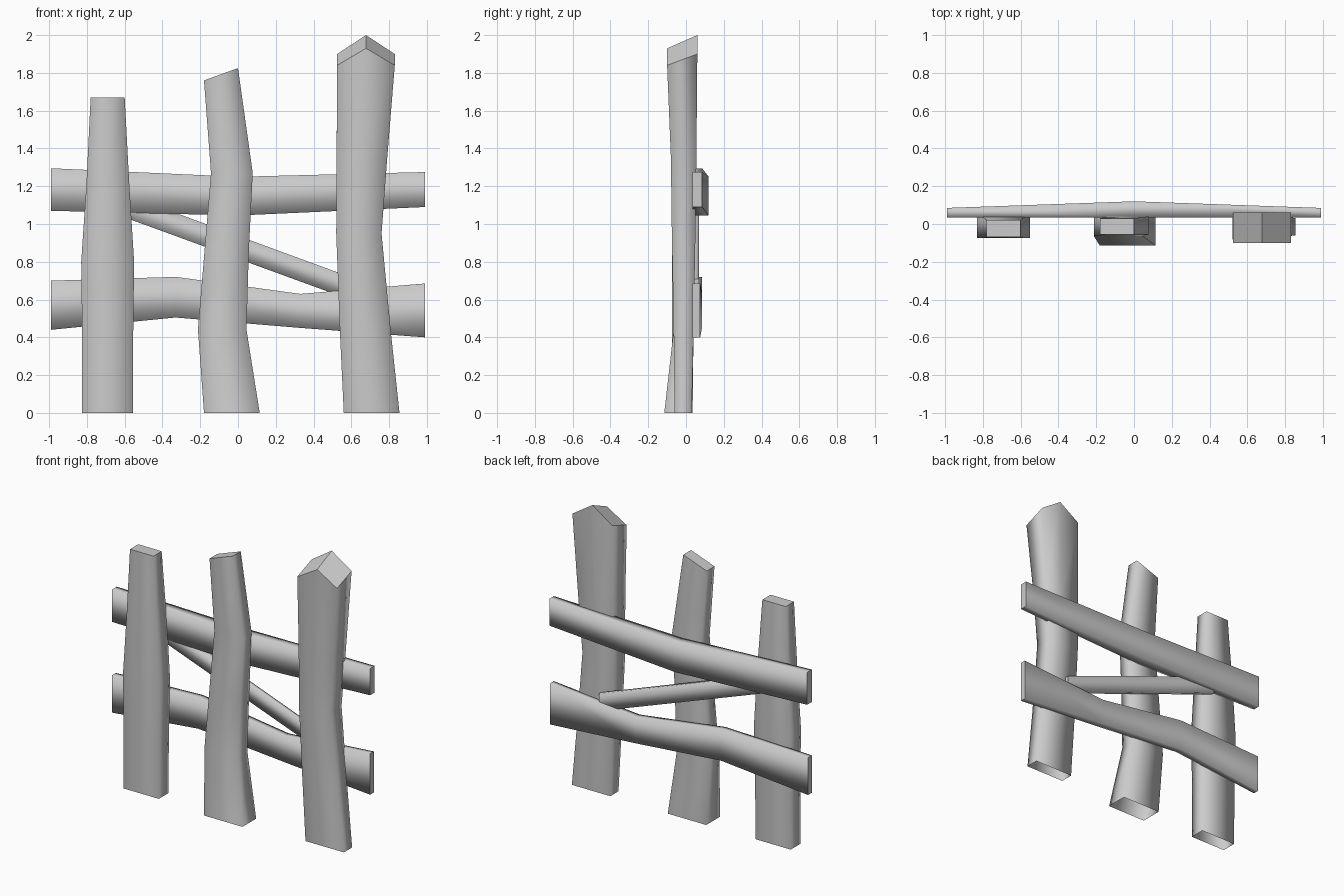
import bpy
import bmesh

if "Cube" in bpy.data.objects:
    bpy.data.objects.remove(bpy.data.objects["Cube"])


def loft(name, rings, start_caps, end_caps):
    """Skin a list of point rings; caps are index lists into the first / last ring."""
    bm = bmesh.new()
    loops = [[bm.verts.new(p) for p in ring] for ring in rings]
    n = len(loops[0])
    for a, b in zip(loops, loops[1:]):
        for i in range(n):
            j = (i + 1) % n
            f = bm.faces.new((a[i], a[j], b[j], b[i]))
            f.smooth = True
    for loop, caps in ((loops[0], start_caps), (loops[-1], end_caps)):
        for cap in caps:
            f = bm.faces.new([loop[i] for i in cap])
            for e in f.edges:
                e.smooth = False
    bmesh.ops.recalc_face_normals(bm, faces=bm.faces[:])
    mesh = bpy.data.meshes.new(name)
    bm.to_mesh(mesh)
    bm.free()
    obj = bpy.data.objects.new(name, mesh)
    bpy.context.collection.objects.link(obj)
    return obj


def post(name, sections, top):
    """sections: (z, left, right, front, back); top: extra z of front l/m/r, back r/m/l."""
    rings = []
    for k, (z, l, r, f, b) in enumerate(sections):
        m = (l + r) / 2
        dz = top if k == len(sections) - 1 else (0,) * 6
        xy = [(l, f), (m, f), (r, f), (r, b), (m, b), (l, b)]
        rings.append([(x, y, z + d) for (x, y), d in zip(xy, dz)])
    # Open underneath, closed on top
    return loft(name, rings, [], [(0, 1, 4, 5), (1, 2, 3, 4)])


def rail(name, sections):
    """sections: (x, bottom, top, front, back)."""
    rings = [[(x, f, lo), (x, b, lo), (x, b, hi), (x, f, hi)]
             for x, lo, hi, f, b in sections]
    return loft(name, rings, [(0, 1, 2, 3)], [(0, 1, 2, 3)])


# Upright posts
post("left_post", [
    (0.00, -0.825, -0.555, -0.075, 0.03),
    (0.40, -0.825, -0.555, -0.075, 0.035),
    (0.80, -0.83, -0.55, -0.075, 0.04),
    (1.20, -0.803, -0.575, -0.075, 0.04),
    (1.67, -0.78, -0.60, -0.07, 0.02),
], (0,) * 6)

post("middle_post", [
    (0.00, -0.18, 0.115, -0.115, 0.035),
    (0.44, -0.212, 0.045, -0.065, 0.04),
    (0.85, -0.178, 0.057, -0.06, 0.04),
    (1.27, -0.143, 0.078, -0.055, 0.04),
    (1.76, -0.18, 0.00, -0.055, 0.03),
], (0, 0.033, 0.065, 0.065, 0.033, 0))

post("right_post", [
    (0.00, 0.56, 0.855, -0.06, 0.03),
    (0.42, 0.54, 0.81, -0.065, 0.04),
    (0.95, 0.52, 0.76, -0.075, 0.05),
    (1.35, 0.522, 0.79, -0.08, 0.055),
    (1.88, 0.525, 0.83, -0.10, 0.06),
], (-0.04, 0.05, -0.04, 0.02, 0.12, 0.02))

# Horizontal rails behind the posts
rail("upper_rail", [
    (-0.99, 1.07, 1.295, 0.035, 0.085),
    (0.00, 1.045, 1.25, 0.035, 0.12),
    (0.99, 1.09, 1.275, 0.035, 0.085),
])
rail("lower_rail", [
    (-0.99, 0.44, 0.70, 0.035, 0.075),
    (-0.33, 0.505, 0.72, 0.035, 0.085),
    (0.33, 0.45, 0.63, 0.035, 0.085),
    (0.99, 0.40, 0.685, 0.035, 0.075),
])

# Diagonal brace between the rails
rail("diagonal_brace", [
    (-0.62, 1.042, 1.165, 0.042, 0.07),
    (0.62, 0.59, 0.71, 0.042, 0.07),
])
